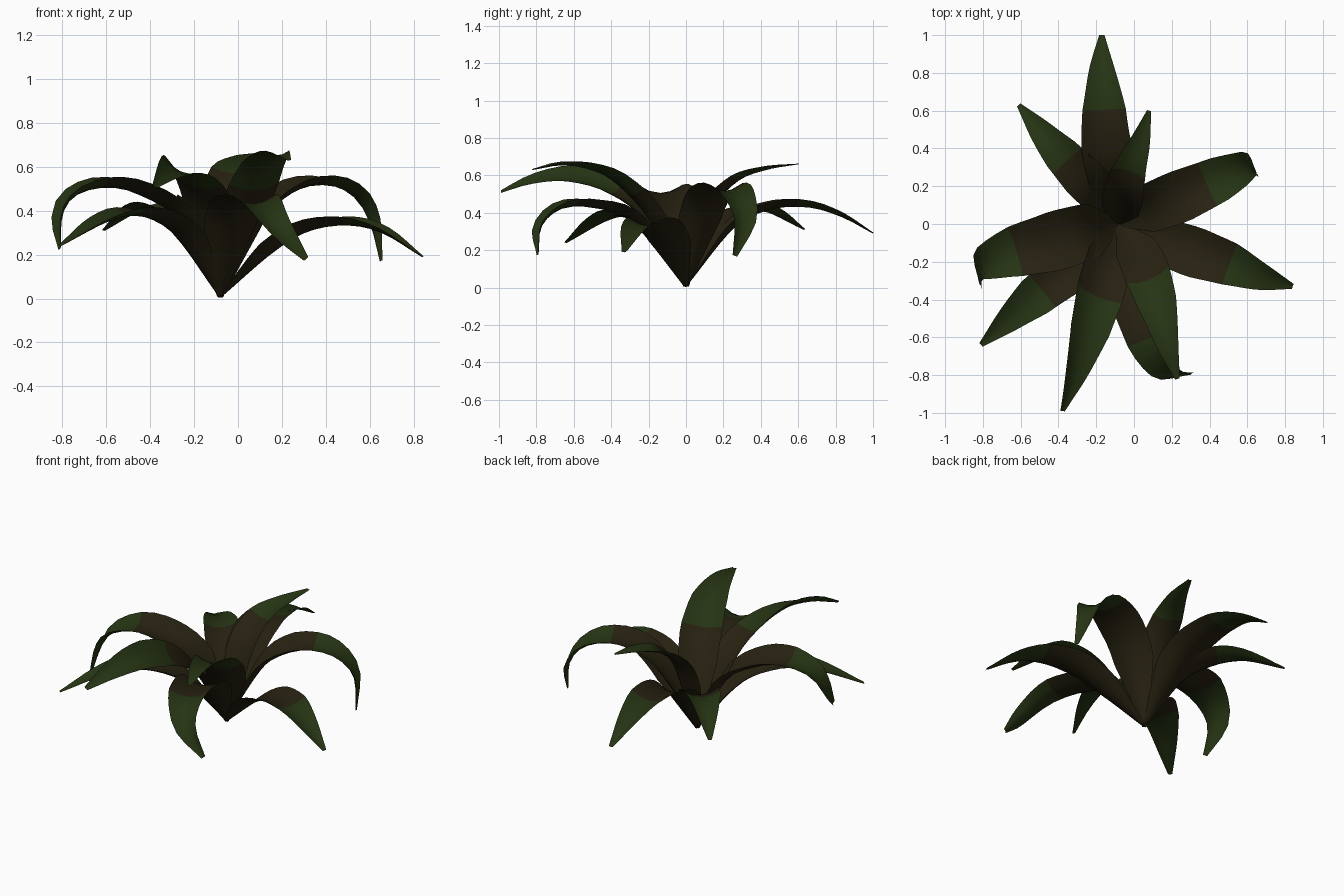
import bpy, bmesh
from mathutils import Vector, Quaternion

cube = bpy.data.objects.get("Cube")
if cube:
    bpy.data.objects.remove(cube, do_unlink=True)


def make_material(name, colour):
    mat = bpy.data.materials.new(name)
    mat.use_nodes = True
    mat.diffuse_color = colour
    bsdf = mat.node_tree.nodes["Principled BSDF"]
    bsdf.inputs["Base Color"].default_value = colour
    bsdf.inputs["Roughness"].default_value = 0.8
    return mat


brown = make_material("brown leaf base", (0.020, 0.0155, 0.0055, 1))
green = make_material("green leaf tip", (0.019, 0.034, 0.0065, 1))

ROOT = Vector((-0.08, 0, 0.005))
UP = Vector((0, 0, 1))
RINGS = 20
ACROSS = (-1, -0.5, 0, 0.5, 1)
# Leaf width along its length: (position, share of full width)
OUTLINE = ((0, 0.1), (0.15, 0.5), (0.3, 0.9), (0.48, 1), (0.65, 0.85), (0.83, 0.5), (1, 0.1))


def width_at(t):
    for (a, wa), (b, wb) in zip(OUTLINE, OUTLINE[1:]):
        if t <= b:
            return wa + (wb - wa) * (t - a) / (b - a)


def smooth_path(points):
    """Smooth curve through the points, evenly resampled by length."""
    ext = [2 * points[0] - points[1]] + points + [2 * points[-1] - points[-2]]
    dense = []
    for p, q, r, s in zip(ext, ext[1:], ext[2:], ext[3:]):
        for i in range(20):
            u = i / 20
            dense.append(0.5 * (2 * q + (r - p) * u + (2 * p - 5 * q + 4 * r - s) * u ** 2
                                + (3 * q - p - 3 * r + s) * u ** 3))
    dense.append(points[-1])
    lengths = [0]
    for a, b in zip(dense, dense[1:]):
        lengths.append(lengths[-1] + (b - a).length)
    path, k = [], 0
    for i in range(RINGS + 1):
        target = lengths[-1] * i / RINGS
        while k < len(dense) - 2 and lengths[k + 1] < target:
            k += 1
        f = (target - lengths[k]) / (lengths[k + 1] - lengths[k])
        path.append(dense[k].lerp(dense[k + 1], f))
    return path


def leaf(name, width, tip_start, *points, roll=0):
    """Channelled strap leaf along a path, green beyond tip_start, rolling towards its tip."""
    points = [Vector(p) for p in points]
    heading = points[2] - ROOT
    heading.z = 0
    heading.normalize()
    path = smooth_path([ROOT] + points)
    side_flat = heading.cross(UP)
    bm = bmesh.new()
    rows = []
    for i, centre in enumerate(path):
        t = i / RINGS
        tangent = (path[min(i + 1, RINGS)] - path[max(i - 1, 0)]).normalized()
        side = (side_flat - tangent * side_flat.dot(tangent)).normalized()
        side.rotate(Quaternion(tangent, roll * t))
        normal = side.cross(tangent)
        half = width * width_at(t) / 2
        rows.append([bm.verts.new(centre + side * half * a + normal * half * 0.35 * (a * a - 0.3))
                     for a in ACROSS])
    for i, (low, high) in enumerate(zip(rows, rows[1:])):
        for j in range(len(ACROSS) - 1):
            face = bm.faces.new((low[j], low[j + 1], high[j + 1], high[j]))
            face.smooth = True
            face.material_index = int((i + 0.5) / RINGS > tip_start)
    mesh = bpy.data.meshes.new(name)
    bm.to_mesh(mesh)
    bm.free()
    mesh.materials.append(brown)
    mesh.materials.append(green)
    bpy.context.collection.objects.link(bpy.data.objects.new(name, mesh))


# Back leaves
leaf("back_leaf", 0.27, 0.65, (-.12, .25, .33), (-.15, .45, .43), (-.16, .65, .44),
     (-.17, .83, .385), (-.17, 1, .29))
leaf("back_right_leaf", 0.23, 0.61, (-.2, .17, .3), (-.32, .3, .4), (-.45, .44, .41), (-.61, .63, .31))
leaf("back_upright_leaf", 0.22, 0.66, (-.06, .13, .41), (-.03, .27, .575), (.03, .43, .635),
     (.08, .6, .66))

# Left side leaves
leaf("left_drooping_leaf", 0.28, 0.61, (.1, .09, .37), (.25, .15, .5), (.4, .215, .53),
     (.53, .275, .48), (.61, .31, .36), (.65, .26, .17))
leaf("left_low_leaf", 0.27, 0.66, (.15, -.09, .22), (.32, -.15, .32), (.5, -.21, .345),
     (.66, -.275, .305), (.84, -.33, .19))

# Front leaves
leaf("front_upper_leaf", 0.25, 0.48, (.03, -.17, .36), (.1, -.34, .55), (.14, -.48, .63),
     (.18, -.65, .66), (.23, -.82, .63))
leaf("front_drooping_leaf", 0.27, 0.63, (-.02, -.28, .36), (.04, -.5, .44), (.1, -.67, .43),
     (.18, -.78, .33), (.31, -.79, .18))
leaf("front_right_leaf", 0.27, 0.5, (-.14, -.2, .37), (-.2, -.4, .53), (-.26, -.62, .59),
     (-.32, -.82, .57), (-.38, -.99, .51), roll=-0.6)

# Right side leaves
leaf("right_low_leaf", 0.25, 0.62, (-.25, -.17, .29), (-.43, -.31, .385), (-.6, -.45, .36),
     (-.81, -.64, .24))
leaf("right_drooping_leaf", 0.32, 0.63, (-.25, -.04, .355), (-.45, -.1, .49), (-.61, -.14, .52),
     (-.75, -.19, .475), (-.81, -.23, .38), (-.81, -.33, .23))
